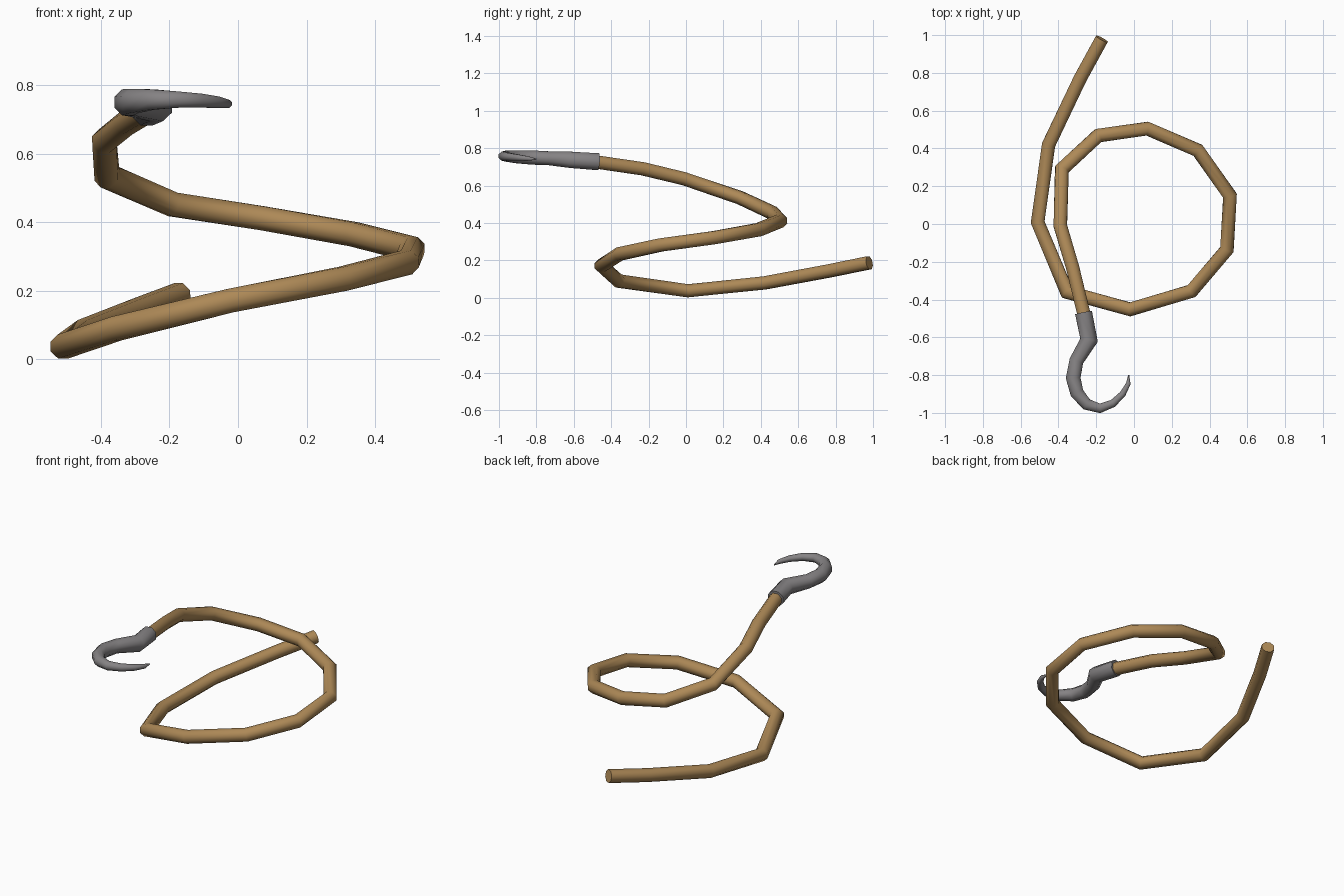
import bpy, bmesh, math
from mathutils import Vector

if "Cube" in bpy.data.objects:
    bpy.data.objects.remove(bpy.data.objects["Cube"])


def material(name, rgb):
    m = bpy.data.materials.new(name)
    m.diffuse_color = (*rgb, 1)
    m.use_nodes = True
    m.node_tree.nodes["Principled BSDF"].inputs["Base Color"].default_value = m.diffuse_color
    return m


def sweep(name, path, mat, sides=8):
    """Tube through (x, y, z, radius) points, rings on the bisecting planes, capped."""
    pts = [Vector(p[:3]) for p in path]
    bm = bmesh.new()
    rings = []
    for i, p in enumerate(pts):
        a = (p - pts[i - 1]).normalized() if i else Vector()
        b = (pts[i + 1] - p).normalized() if i < len(pts) - 1 else Vector()
        t = (a + b).normalized()
        side = t.cross(Vector((0, 0, 1))).normalized()
        up = side.cross(t)
        # mitre so the tube keeps its width round the bends
        m = 1 / max(0.8, t.dot(b if i < len(pts) - 1 else a))
        ring = []
        for k in range(sides):
            ang = math.tau * (k + 0.5) / sides
            ring.append(bm.verts.new(p + path[i][3] * (side * math.cos(ang) * m + up * math.sin(ang))))
        rings.append(ring)
    for r0, r1 in zip(rings, rings[1:]):
        for k in range(sides):
            n = (k + 1) % sides
            bm.faces.new((r0[k], r0[n], r1[n], r1[k]))
    bm.faces.new(rings[0])
    bm.faces.new(rings[-1])
    bmesh.ops.recalc_face_normals(bm, faces=bm.faces)
    me = bpy.data.meshes.new(name)
    bm.to_mesh(me)
    bm.free()
    me.materials.append(mat)
    ob = bpy.data.objects.new(name, me)
    bpy.context.collection.objects.link(ob)
    bpy.ops.object.select_all(action='DESELECT')
    ob.select_set(True)
    bpy.context.view_layer.objects.active = ob
    bpy.ops.object.shade_smooth_by_angle(angle=math.radians(50))
    return ob


rope_mat = material("rope tan", (0.42, 0.25, 0.095))
metal_mat = material("hook grey", (0.235, 0.225, 0.23))

# coiled rope, from the loose low end up to the hook
R = 0.038
rope = [(-0.17, 0.98, 0.188), (-0.285, 0.77, 0.145), (-0.452, 0.42, 0.08), (-0.51, 0.01, 0.038),
        (-0.355, -0.36, 0.09), (-0.02, -0.452, 0.172), (0.305, -0.355, 0.235),
        (0.492, -0.135, 0.283), (0.508, 0.15, 0.322), (0.338, 0.39, 0.365),
        (0.07, 0.505, 0.412), (-0.19, 0.468, 0.452), (-0.382, 0.29, 0.535),
        (-0.39, -0.01, 0.637), (-0.325, -0.23, 0.69), (-0.262, -0.49, 0.728)]
sweep("rope", [(*p, R) for p in rope], rope_mat)

# metal hook: socket round the rope, then a curl tapering to a point
hook = [(-0.267, -0.47, 0.728, 0.049), (-0.238, -0.615, 0.738, 0.047),
        (-0.305, -0.725, 0.746, 0.040), (-0.322, -0.815, 0.75, 0.041),
        (-0.302, -0.895, 0.754, 0.038), (-0.25, -0.955, 0.758, 0.032),
        (-0.18, -0.976, 0.758, 0.026), (-0.112, -0.95, 0.755, 0.022),
        (-0.06, -0.90, 0.75, 0.018), (-0.03, -0.845, 0.745, 0.013),
        (-0.028, -0.80, 0.742, 0.003)]
sweep("hook", hook, metal_mat)
